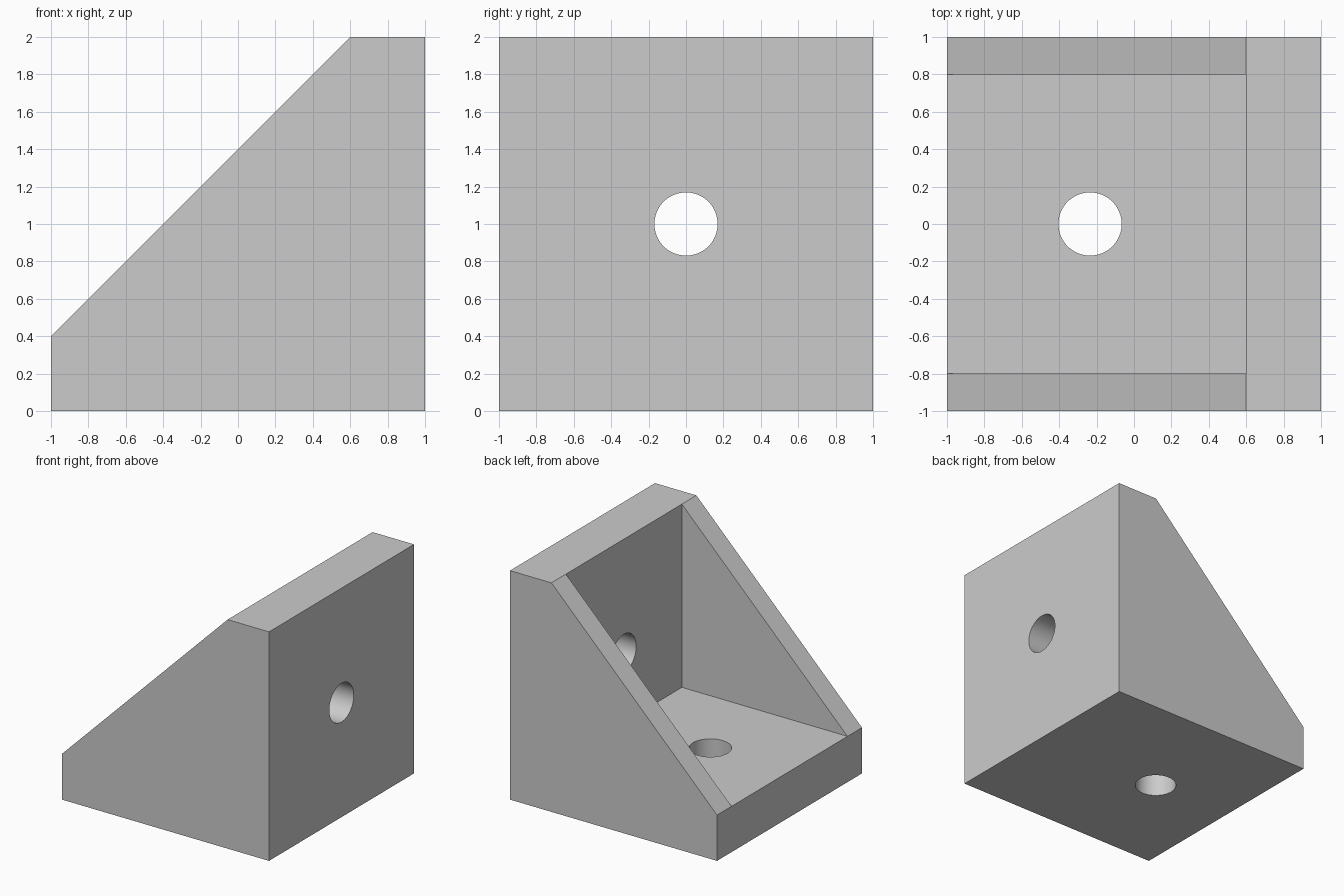
import bpy
import bmesh
from math import pi

cube = bpy.data.objects.get("Cube")
if cube:
    bpy.data.objects.remove(cube, do_unlink=True)

grey = bpy.data.materials.new("light grey")
grey.use_nodes = True
colour = (0.6, 0.6, 0.6, 1)
grey.diffuse_color = colour
grey.node_tree.nodes["Principled BSDF"].inputs["Base Color"].default_value = colour

HALF, RIB_Y, HOLE_R = 1.0, 0.8, 0.169

# Side profile: base plate, upright wall and sloping rib edge
profile = {"a": (-1, 0), "b": (1, 0), "c": (1, 2), "d": (0.6, 2), "e": (-1, 0.4)}
pocket = {"d": (0.6, 2), "e": (-1, 0.4), "f": (0.6, 0.4)}

bm = bmesh.new()


def ring(points, y):
    return {k: bm.verts.new((x, y, z)) for k, (x, z) in points.items()}


front, back = ring(profile, -HALF), ring(profile, HALF)
inner_front, inner_back = ring(pocket, -RIB_Y), ring(pocket, RIB_Y)

# Rib outer faces, sloping edges and inner faces
for outer, inner in ((front, inner_front), (back, inner_back)):
    bm.faces.new([outer[k] for k in "abcde"])
    bm.faces.new([outer["d"], outer["e"], inner["e"], inner["d"]])
    bm.faces.new([inner[k] for k in "def"])

# Underside and outer wall
for p, q in ("ab", "bc"):
    bm.faces.new([front[p], front[q], back[q], back[p]])

# Wall top and base end
for p, q in ("cd", "ae"):
    if p == "a":
        corner, edge = p, q
    else:
        corner, edge = p, q
    bm.faces.new([back[corner], front[corner], front[edge],
                  inner_front[edge], inner_back[edge], back[edge]])

# Floor and inner wall
for p, q in ("ef", "fd"):
    bm.faces.new([inner_front[p], inner_front[q], inner_back[q], inner_back[p]])

bmesh.ops.recalc_face_normals(bm, faces=bm.faces[:])
mesh = bpy.data.meshes.new("corner_bracket")
bm.to_mesh(mesh)
bm.free()
mesh.materials.append(grey)
bracket = bpy.data.objects.new("corner_bracket", mesh)
bpy.context.collection.objects.link(bracket)


# Screw holes through the base and the wall
def drill(name, location, rotation):
    bpy.ops.mesh.primitive_cylinder_add(vertices=64, radius=HOLE_R, depth=0.8,
                                        location=location, rotation=rotation)
    cutter = bpy.context.object
    cutter.name = name
    cutter.hide_render = True
    cutter.data.materials.append(grey)
    mod = bracket.modifiers.new(name, "BOOLEAN")
    mod.operation = "DIFFERENCE"
    mod.solver = "EXACT"
    mod.object = cutter
    bpy.context.view_layer.objects.active = bracket
    bpy.ops.object.modifier_apply(modifier=name)
    bpy.data.objects.remove(cutter, do_unlink=True)


drill("base_hole", (-0.235, 0, 0.2), (0, 0, 0))
drill("wall_hole", (0.8, 0, 1), (0, pi / 2, 0))

bpy.ops.object.select_all(action="DESELECT")
bracket.select_set(True)
bpy.context.view_layer.objects.active = bracket
bpy.ops.object.shade_smooth_by_angle()
